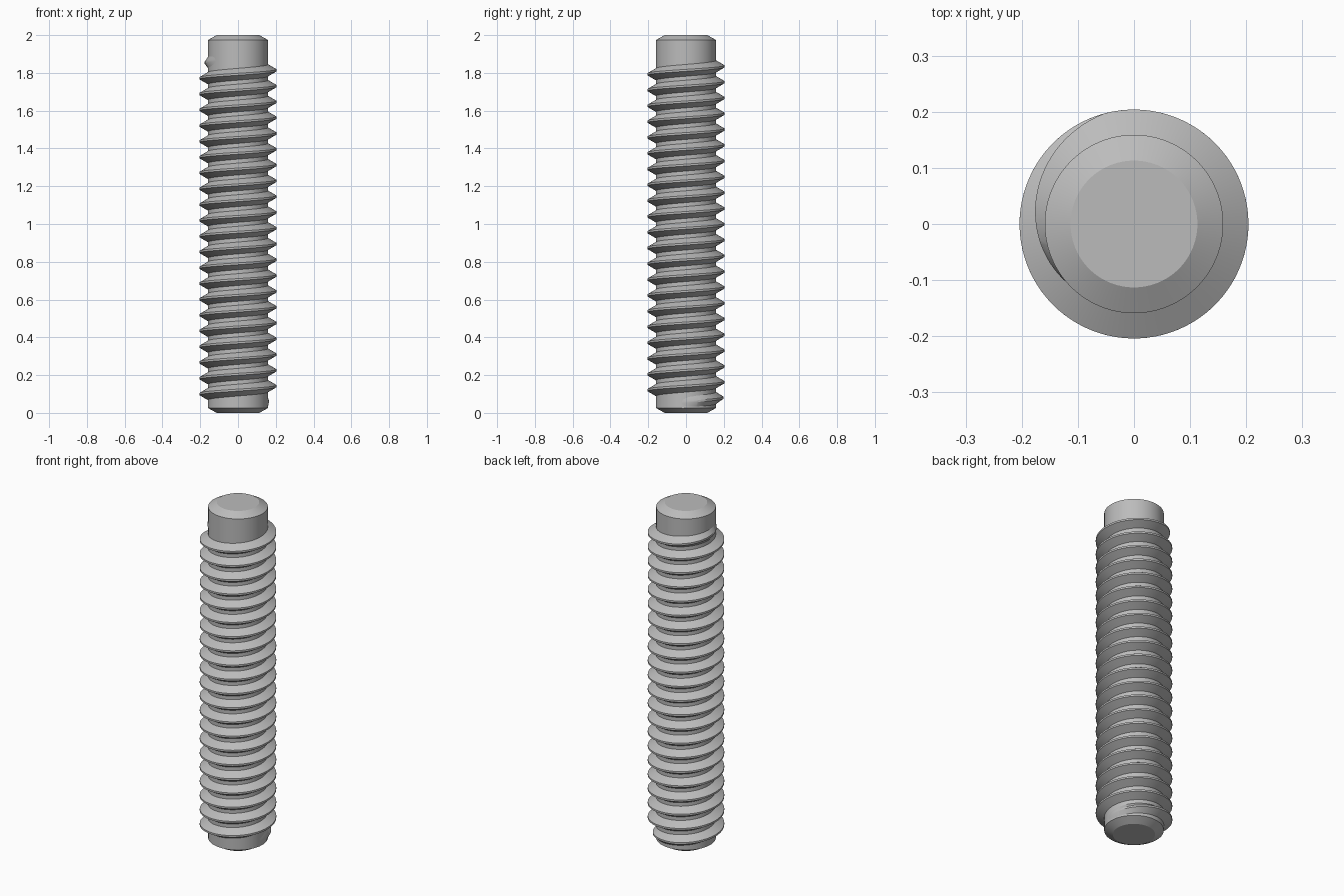
import bpy, bmesh, math

cube = bpy.data.objects.get("Cube")
if cube:
    bpy.data.objects.remove(cube, do_unlink=True)

ROOT, CREST, PITCH = 0.159, 0.204, 0.0836
HEIGHT, END_R, CHAMFER = 2.0, 0.113, 0.026
SEGS = 96

steel = bpy.data.materials.new("grey steel")
steel.use_nodes = True
grey = (0.5, 0.5, 0.5, 1)
steel.diffuse_color = grey
steel.node_tree.nodes["Principled BSDF"].inputs["Base Color"].default_value = grey


def finish(name, bm):
    bmesh.ops.recalc_face_normals(bm, faces=bm.faces)
    mesh = bpy.data.meshes.new(name)
    bm.to_mesh(mesh)
    bm.free()
    obj = bpy.data.objects.new(name, mesh)
    bpy.context.collection.objects.link(obj)
    mesh.materials.append(steel)
    bpy.ops.object.select_all(action="DESELECT")
    obj.select_set(True)
    bpy.context.view_layer.objects.active = obj
    bpy.ops.object.shade_smooth_by_angle(angle=math.radians(25))
    return obj


def bridge(bm, rings):
    """Join successive closed rings with quads and cap both ends."""
    for a, b in zip(rings, rings[1:]):
        n = len(a)
        for i in range(n):
            j = (i + 1) % n
            bm.faces.new((a[i], a[j], b[j], b[i]))
    bm.faces.new(rings[0])
    bm.faces.new(rings[-1])


# Core rod with chamfered ends
bm = bmesh.new()
profile = [(END_R, 0), (ROOT, CHAMFER), (ROOT, HEIGHT - CHAMFER), (END_R, HEIGHT)]
rings = []
for r, z in profile:
    angles = [math.tau * i / SEGS for i in range(SEGS)]
    rings.append([bm.verts.new((r * math.cos(a), r * math.sin(a), z)) for a in angles])
bridge(bm, rings)
finish("core_rod", bm)

# Right-handed thread, fading into the core at both ends
bm = bmesh.new()
START, END, FADE = -8, 21 * 360 + 221, 116
SINK = 0.002
crest_half = PITCH / 16
base_half = PITCH * 3 / 8 + SINK * math.tan(math.radians(30))
steps = (END - START) // 4
rings = []
for k in range(steps + 1):
    deg = START + (END - START) * k / steps
    a = math.radians(deg)
    z = 0.058 + PITCH * deg / 360
    fade = min(1, (deg - START) / FADE, (END - deg) / FADE)
    tip = ROOT + (CREST - ROOT) * fade
    section = [(ROOT - SINK, -base_half), (tip, -crest_half),
               (tip, crest_half), (ROOT - SINK, base_half)]
    rings.append([bm.verts.new((r * math.cos(a), r * math.sin(a), z + dz))
                  for r, dz in section])
bridge(bm, rings)
finish("screw_thread", bm)
